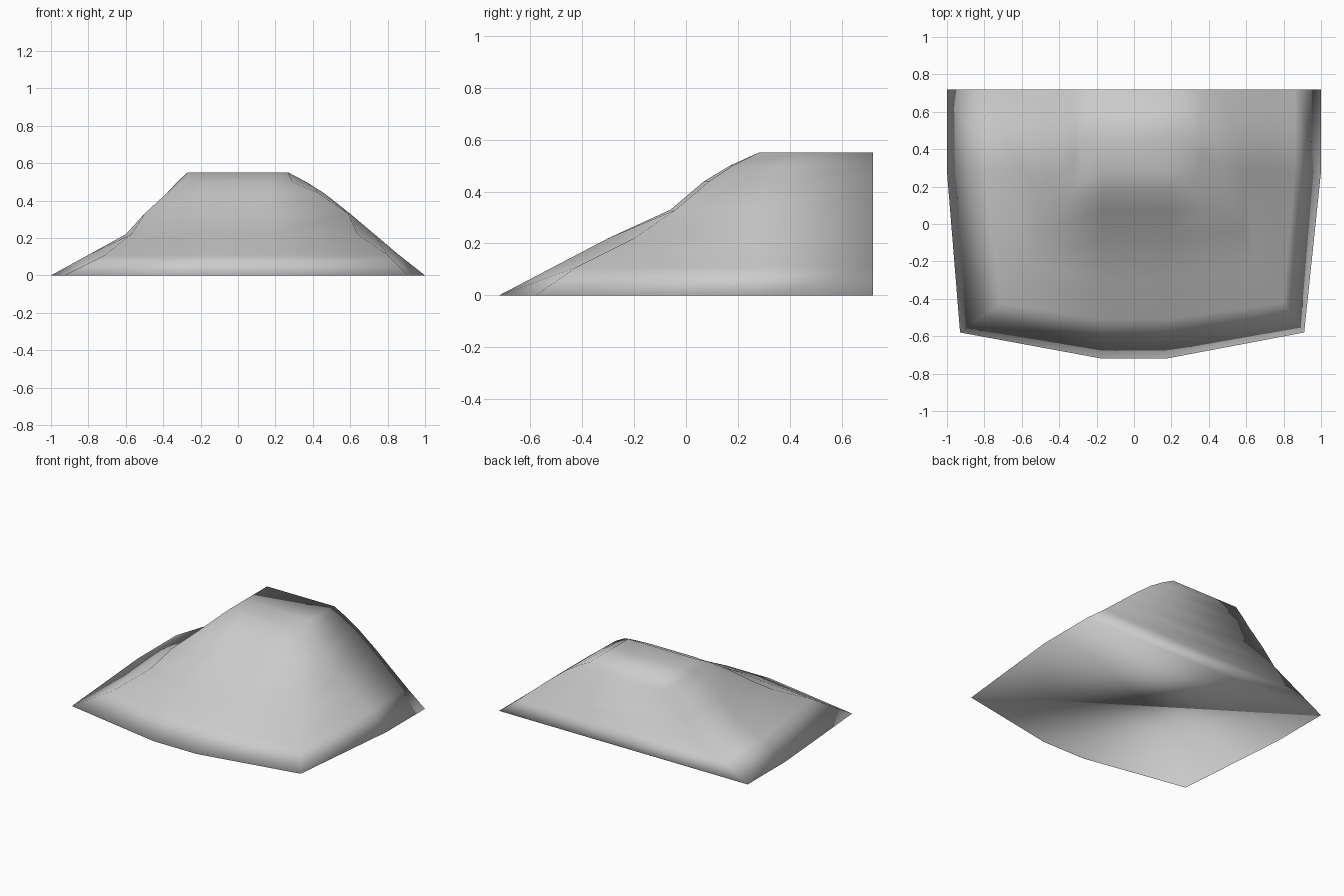
import bpy, bmesh

if "Cube" in bpy.data.objects:
    bpy.data.objects.remove(bpy.data.objects["Cube"])

BACK = 0.72
FRONT_HALF = 0.17

# Contours: z, left x, right x, left corner x, right corner x, corner y, front y, side bend y
contours = [
    (0.00, -1.00, 1.00, -0.93, 0.91, -0.58, -0.72, 0.28),
    (0.11, -0.80, 0.86, -0.71, 0.80, -0.42, -0.51, 0.28),
    (0.22, -0.60, 0.73, -0.57, 0.64, -0.20, -0.30, 0.28),
    (0.33, -0.50, 0.60, -0.50, 0.59, -0.04, -0.06, 0.28),
    (0.44, -0.38, 0.46, -0.38, 0.43, 0.09, 0.07, 0.31),
    (0.50, -0.325, 0.365, -0.32, 0.29, 0.18, 0.17, 0.36),
    (0.55, -0.27, 0.27, -0.27, 0.27, 0.28, 0.28, 0.45),
]


def contour_points(z, xl, xr, cl, cr, cy, fy, my):
    outline = [(xl, BACK), (xl, my), (cl, cy), (-FRONT_HALF, fy),
               (FRONT_HALF, fy), (cr, cy), (xr, my), (xr, BACK)]
    return [(x, y, z) for x, y in outline]


# Mound lofted through the contours, closed at the back, top and bottom
bm = bmesh.new()
rings = [[bm.verts.new(p) for p in contour_points(*c)] for c in contours]
for low, high in zip(rings, rings[1:]):
    for i in range(len(low)):
        j = (i + 1) % len(low)
        bm.faces.new((low[i], low[j], high[j], high[i]))
bm.faces.new(rings[-1])
bm.faces.new(rings[0][::-1])
bmesh.ops.recalc_face_normals(bm, faces=bm.faces)

# The whole shell shades smoothly, including the rim
for face in bm.faces:
    face.smooth = True
mesh = bpy.data.meshes.new("rock_mound")
bm.to_mesh(mesh)
bm.free()
mound = bpy.data.objects.new("rock_mound", mesh)
bpy.context.collection.objects.link(mound)
